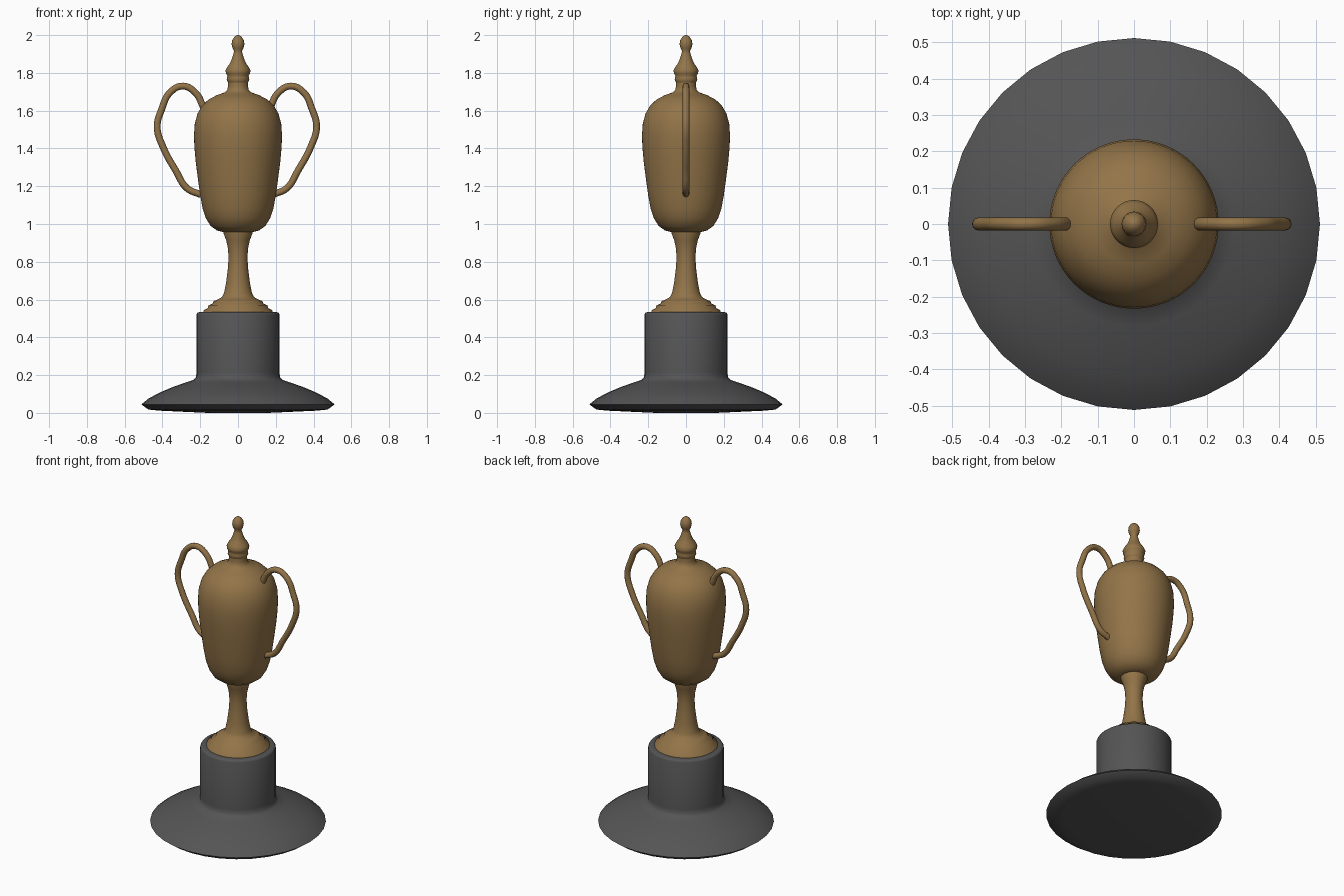
import bpy, bmesh, math
from mathutils import Vector


def material(name, rgb):
    m = bpy.data.materials.new(name)
    m.diffuse_color = (*rgb, 1)
    return m


bronze = material("bronze", (0.29, 0.175, 0.065))
dark = material("dark_grey", (0.09, 0.09, 0.09))


def lathe(name, profile, sides, mat, angle=50):
    """Revolve a list of (radius, z) points around the z axis."""
    bm = bmesh.new()
    vs = [bm.verts.new((r, 0, z)) for r, z in profile]
    es = [bm.edges.new(p) for p in zip(vs, vs[1:])]
    bmesh.ops.spin(bm, geom=vs + es, cent=(0, 0, 0), axis=(0, 0, 1),
                   angle=math.tau, steps=sides, use_duplicate=False)
    bmesh.ops.remove_doubles(bm, verts=bm.verts, dist=1e-5)
    bmesh.ops.recalc_face_normals(bm, faces=bm.faces)
    me = bpy.data.meshes.new(name)
    bm.to_mesh(me)
    bm.free()
    ob = bpy.data.objects.new(name, me)
    bpy.context.collection.objects.link(ob)
    me.materials.append(mat)
    me.shade_smooth()
    me.set_sharp_from_angle(angle=math.radians(angle))
    return ob


# Plinth: flared foot and round column
lathe("plinth", [
    (0, 0), (0.16, 0), (0.42, 0.012), (0.475, 0.018), (0.512, 0.045),
    (0.475, 0.075), (0.42, 0.105), (0.35, 0.135), (0.28, 0.16),
    (0.235, 0.175), (0.222, 0.19), (0.22, 0.215), (0.22, 0.52),
    (0.215, 0.53), (0.205, 0.533), (0, 0.533)], 32, dark)

# Stepped foot and waisted stem
lathe("stem", [
    (0, 0.53), (0.185, 0.53), (0.182, 0.543), (0.16, 0.555), (0.155, 0.57),
    (0.135, 0.578), (0.128, 0.592), (0.108, 0.6), (0.085, 0.613),
    (0.074, 0.635), (0.063, 0.69), (0.054, 0.76), (0.05, 0.82),
    (0.053, 0.87), (0.063, 0.915), (0.078, 0.955), (0.078, 0.975), (0, 0.975)], 48, bronze)

# Urn-shaped bowl with neck
lathe("bowl", [
    (0, 0.958), (0.08, 0.958), (0.11, 0.965), (0.145, 0.99), (0.17, 1.03),
    (0.187, 1.08), (0.2, 1.15), (0.211, 1.23), (0.224, 1.33), (0.231, 1.41),
    (0.233, 1.47), (0.229, 1.53), (0.214, 1.585), (0.19, 1.626),
    (0.155, 1.66), (0.11, 1.683), (0.07, 1.697), (0.057, 1.71),
    (0.053, 1.73), (0.053, 1.755), (0, 1.755)], 64, bronze)

# Lid with beaded collar and finial
lathe("lid", [
    (0, 1.75), (0.053, 1.75), (0.06, 1.762), (0.058, 1.775), (0.056, 1.785),
    (0.064, 1.797), (0.066, 1.812), (0.058, 1.83), (0.043, 1.85),
    (0.032, 1.875), (0.024, 1.902), (0.02, 1.915), (0.029, 1.93),
    (0.034, 1.952), (0.031, 1.972), (0.02, 1.99), (0.008, 1.999), (0, 2.0)], 32, bronze)

# Two curved handles, mirrored
path = [(0.178, 1.62), (0.215, 1.69), (0.285, 1.73), (0.355, 1.695),
        (0.397, 1.61), (0.422, 1.515), (0.392, 1.41), (0.322, 1.28),
        (0.265, 1.19), (0.19, 1.155)]
for side, label in ((1, "right"), (-1, "left")):
    cu = bpy.data.curves.new(label + "_handle", 'CURVE')
    cu.dimensions = '3D'
    cu.bevel_depth = 0.018
    cu.bevel_resolution = 4
    cu.resolution_u = 6
    cu.use_fill_caps = True
    sp = cu.splines.new('BEZIER')
    sp.bezier_points.add(len(path) - 1)
    for bp, (x, z) in zip(sp.bezier_points, path):
        bp.co = Vector((side * x - 0.006, 0, z))
        bp.handle_left_type = bp.handle_right_type = 'AUTO'
    cu.materials.append(bronze)
    ob = bpy.data.objects.new(label + "_handle", cu)
    bpy.context.collection.objects.link(ob)
